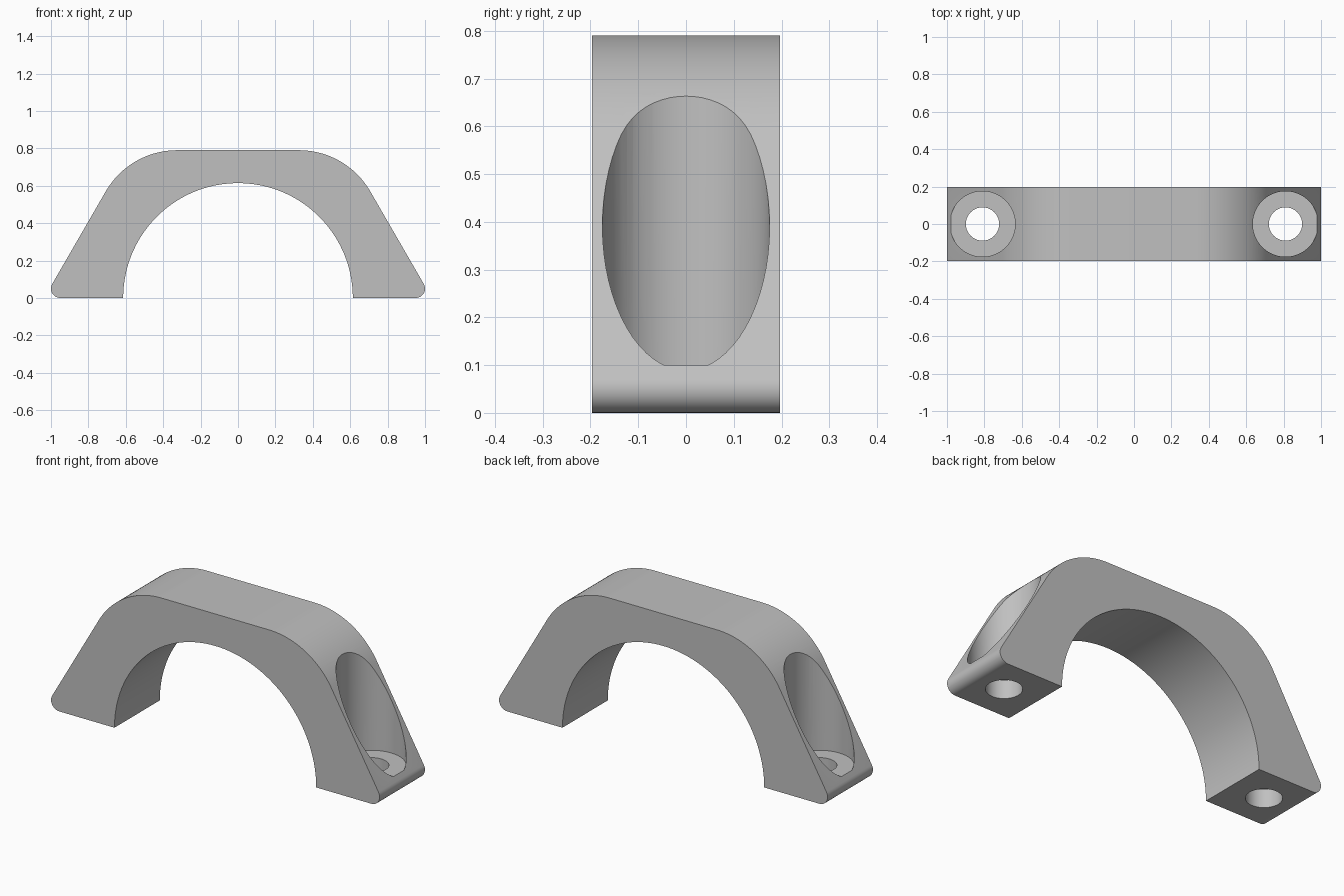
import bpy, bmesh
from math import cos, sin, radians

cube = bpy.data.objects.get("Cube")
if cube:
    bpy.data.objects.remove(cube, do_unlink=True)

HALF_DEPTH = 0.197

grey = bpy.data.materials.new("plain grey")
grey.use_nodes = True
colour = (0.53, 0.53, 0.53, 1)
grey.diffuse_color = colour
grey.node_tree.nodes["Principled BSDF"].inputs["Base Color"].default_value = colour


def arc(cx, cz, r, start, end, steps):
    angles = [radians(start + (end - start) * i / steps) for i in range(steps + 1)]
    return [(cx + r * cos(a), cz + r * sin(a)) for a in angles]


def finish(name, bm):
    bmesh.ops.recalc_face_normals(bm, faces=bm.faces)
    mesh = bpy.data.meshes.new(name)
    bm.to_mesh(mesh)
    bm.free()
    mesh.materials.append(grey)
    obj = bpy.data.objects.new(name, mesh)
    bpy.context.collection.objects.link(obj)
    return obj


# Arched body: rounded outer outline, semicircular opening, extruded in depth
half = arc(0.95, 0.05, 0.05, -90, 30, 12) + arc(0.326, 0.35, 0.44, 30, 90, 24)
outline = half + [(-x, z) for x, z in reversed(half)]
outline += arc(0, 0, 0.614, 180, 0, 72)
bm = bmesh.new()
face = bm.faces.new([bm.verts.new((x, -HALF_DEPTH, z)) for x, z in outline])
extruded = bmesh.ops.extrude_face_region(bm, geom=[face])["geom"]
bmesh.ops.translate(bm, vec=(0, 2 * HALF_DEPTH, 0),
                    verts=[v for v in extruded if isinstance(v, bmesh.types.BMVert)])
body = finish("arched_handle", bm)


# Stepped cutter: screw hole below, wide screw-head pocket above
def screw_cutter(name, x):
    bm = bmesh.new()
    profile = [(0, -0.1), (0.089, -0.1), (0.089, 0.1), (0.175, 0.1), (0.175, 1), (0, 1)]
    verts = [bm.verts.new((r, 0, z)) for r, z in profile]
    edges = [bm.edges.new(pair) for pair in zip(verts, verts[1:])]
    bmesh.ops.spin(bm, geom=verts + edges, axis=(0, 0, 1), cent=(0, 0, 0),
                   angle=radians(360), steps=64)
    bmesh.ops.remove_doubles(bm, verts=bm.verts, dist=0.0001)
    bmesh.ops.translate(bm, vec=(x, 0, 0), verts=bm.verts)
    obj = finish(name, bm)
    obj.hide_render = True
    return obj


bpy.context.view_layer.objects.active = body
body.select_set(True)
for side, x in (("left", 0.81), ("right", -0.81)):
    cutter = screw_cutter(side + "_screw_cutter", x)
    mod = body.modifiers.new(side + "_screw_hole", 'BOOLEAN')
    mod.operation = 'DIFFERENCE'
    mod.solver = 'EXACT'
    mod.object = cutter
    bpy.ops.object.modifier_apply(modifier=mod.name)
    bpy.data.objects.remove(cutter, do_unlink=True)

bpy.ops.object.shade_smooth_by_angle(angle=radians(30))
